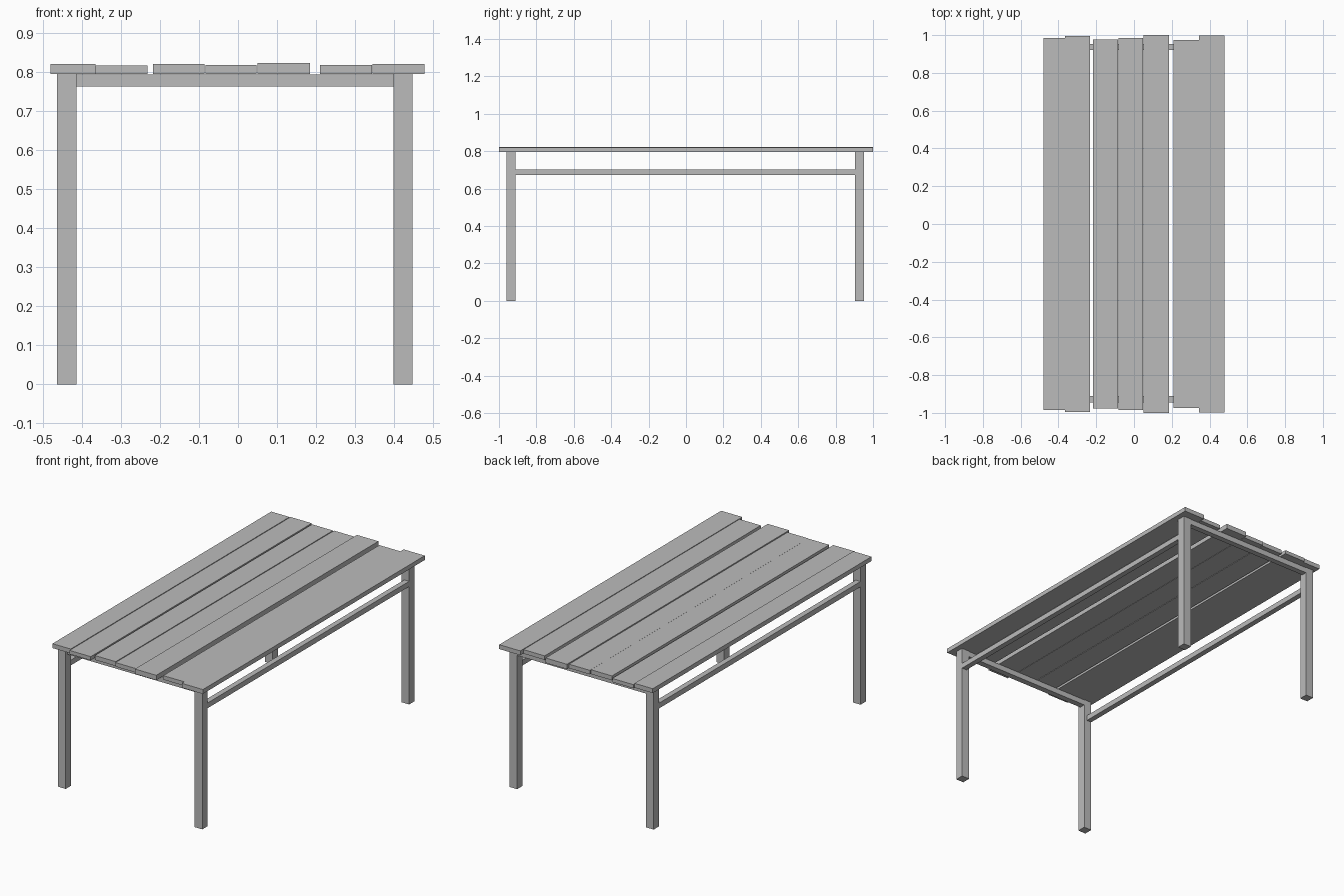
import bpy

cube = bpy.data.objects.get("Cube")
if cube:
    bpy.data.objects.remove(cube, do_unlink=True)

GREY = (0.5, 0.5, 0.5, 1.0)
grey = bpy.data.materials.new("plain grey")
grey.use_nodes = True
grey.diffuse_color = GREY
grey.node_tree.nodes["Principled BSDF"].inputs["Base Color"].default_value = GREY


def box(name, xs, ys, zs):
    """Axis-aligned box from its x, y and z ranges."""
    spans = (xs, ys, zs)
    bpy.ops.mesh.primitive_cube_add(size=1, location=[(a + b) / 2 for a, b in spans])
    obj = bpy.context.object
    obj.name = name
    obj.scale = [b - a for a, b in spans]
    bpy.ops.object.transform_apply(location=False, rotation=False, scale=True)
    obj.data.materials.append(grey)
    return obj


BOARD_Z = 0.795

# Table top: uneven boards (left edge, right edge, half length, top height)
boards = [
    (-0.48, -0.365, 0.985, 0.82),
    (-0.365, -0.232, 0.995, 0.816),
    (-0.218, -0.086, 0.978, 0.82),
    (-0.083, 0.048, 0.984, 0.818),
    (0.05, 0.185, 1.0, 0.823),
    (0.21, 0.343, 0.973, 0.818),
    (0.345, 0.478, 0.999, 0.82),
]
for i, (x0, x1, half, top) in enumerate(boards, 1):
    box(f"board_{i}", (x0, x1), (-half, half), (BOARD_Z, top))

# Square legs
leg_x = {"right": (-0.463, -0.414), "left": (0.398, 0.447)}
leg_y = {"front": (-0.96, -0.911), "back": (0.903, 0.952)}
for side, xs in leg_x.items():
    for end, ys in leg_y.items():
        box(f"{end}_{side}_leg", xs, ys, (0, BOARD_Z))

# End rails under the boards
inner_x = (leg_x["right"][1], leg_x["left"][0])
for end, ys in {"front": (-0.945, -0.911), "back": (0.92, 0.952)}.items():
    box(f"{end}_rail", inner_x, ys, (0.762, 0.793))

# Long side rails, flush with the outer faces of the legs
inner_y = (leg_y["front"][1], leg_y["back"][0])
for side, xs in {"right": (-0.463, -0.432), "left": (0.416, 0.447)}.items():
    box(f"{side}_side_rail", xs, inner_y, (0.672, 0.702))
